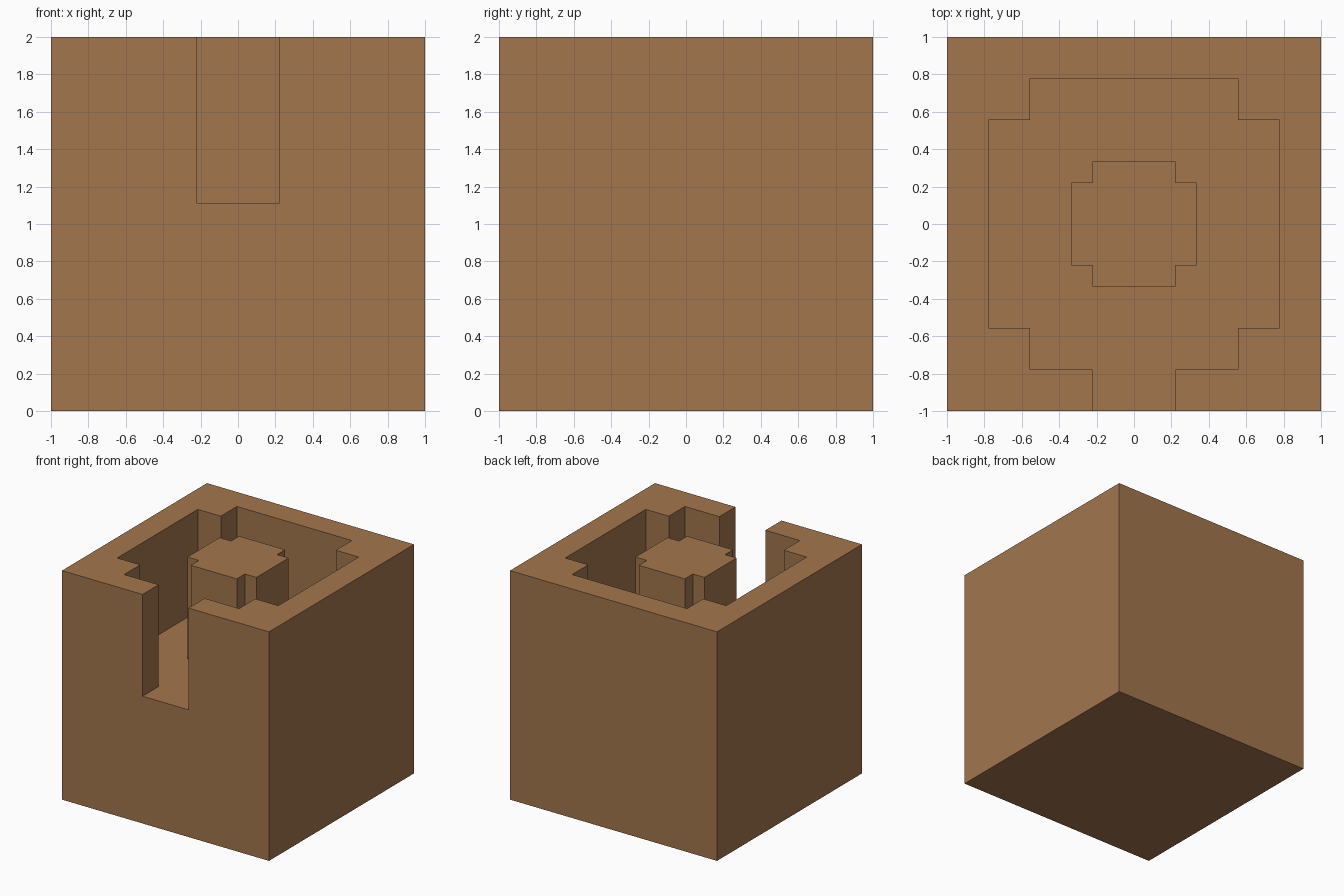
import bpy, bmesh

if "Cube" in bpy.data.objects:
    bpy.data.objects.remove(bpy.data.objects["Cube"])

U = 1 / 9  # the model sits on an 18-unit grid


def prism(name, outline, z0, z1):
    """Extrude a closed outline (grid units, counter-clockwise) from z0 to z1."""
    bm = bmesh.new()
    face = bm.faces.new([bm.verts.new((x * U, y * U, z0 * U)) for x, y in outline])
    top = bmesh.ops.extrude_face_region(bm, geom=[face])["geom"]
    bmesh.ops.translate(bm, vec=(0, 0, (z1 - z0) * U),
                        verts=[v for v in top if isinstance(v, bmesh.types.BMVert)])
    bmesh.ops.recalc_face_normals(bm, faces=bm.faces)
    mesh = bpy.data.meshes.new(name)
    bm.to_mesh(mesh)
    bm.free()
    obj = bpy.data.objects.new(name, mesh)
    bpy.context.collection.objects.link(obj)
    return obj


def notched_square(r, n):
    """Square of half-width r with its corners stepped in to n."""
    return [(-n, -r), (n, -r), (n, -n), (r, -n), (r, n), (n, n),
            (n, r), (-n, r), (-n, n), (-r, n), (-r, -n), (-n, -n)]


def cut(target, cutter):
    mod = target.modifiers.new("cut", 'BOOLEAN')
    mod.operation = 'DIFFERENCE'
    mod.solver = 'EXACT'
    mod.object = cutter
    cutter.hide_render = True
    cutter.hide_set(True)


# Solid block
block = prism("block", [(-9, -9), (9, -9), (9, 9), (-9, 9)], 0, 18)

# Stepped cavity joined to the front slot
slot = [(-2, -7), (-2, -11), (2, -11), (2, -7)]
ring = notched_square(7, 5)
cavity = prism("cavity_cutter", ring[:1] + slot + ring[1:], 10, 20)

# Central pillar left standing inside the cavity
pillar = prism("pillar_helper", notched_square(3, 2), 8, 22)
cut(cavity, pillar)
cut(block, cavity)

# Brown material
mat = bpy.data.materials.new("brown")
mat.diffuse_color = (0.36, 0.18, 0.075, 1)
mat.use_nodes = True
mat.node_tree.nodes["Principled BSDF"].inputs["Base Color"].default_value = mat.diffuse_color
for obj in (block, cavity, pillar):
    obj.data.materials.append(mat)
